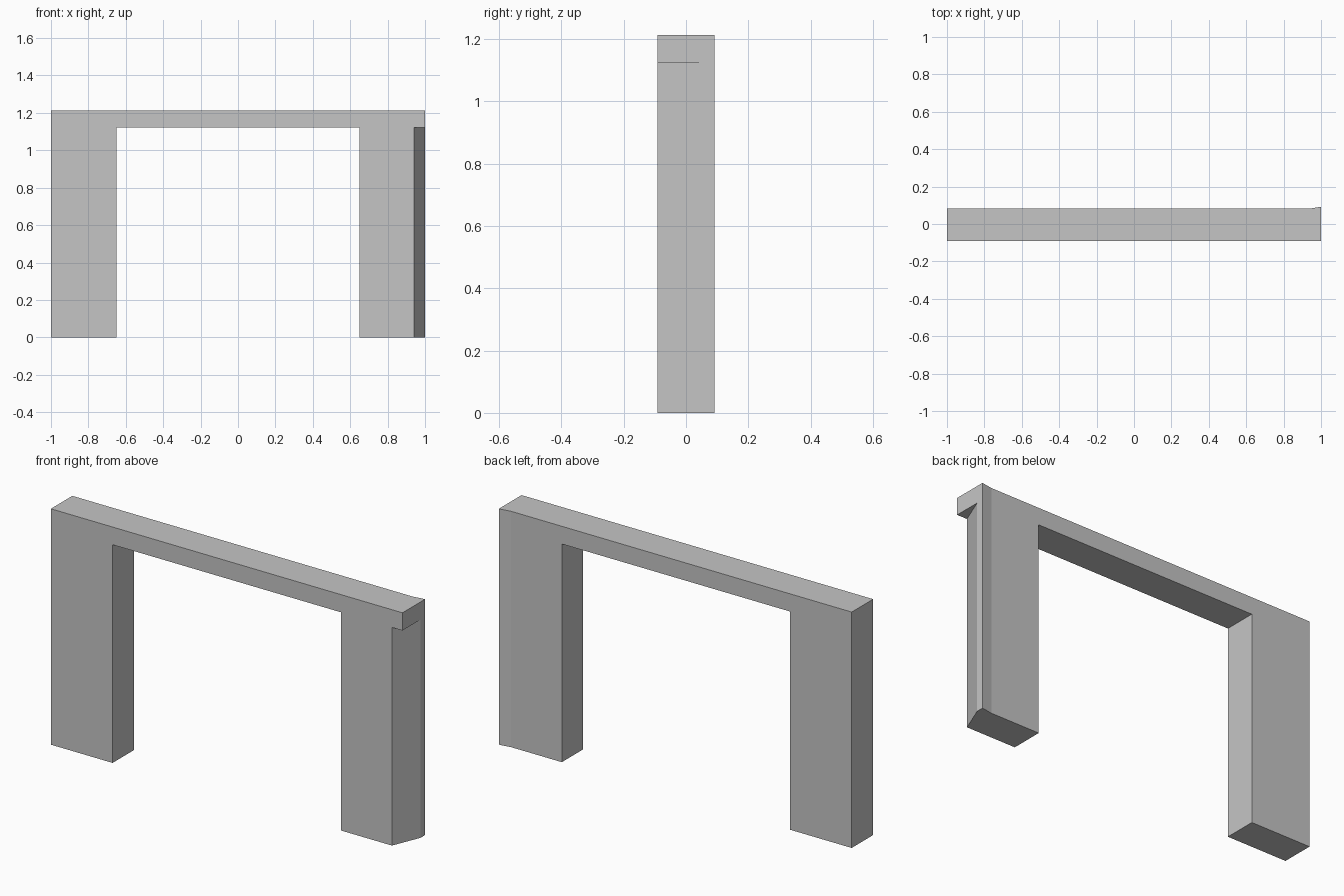
import bpy
import bmesh

cube = bpy.data.objects.get("Cube")
if cube:
    bpy.data.objects.remove(cube, do_unlink=True)

HEIGHT = 1.213       # top of the lintel
SOFFIT = 1.122       # underside of the lintel
FRONT, BACK = -0.092, 0.082
INNER = 0.649        # half width of the opening

grey = bpy.data.materials.new("plain_grey")
grey.use_nodes = True
colour = (0.56, 0.56, 0.56, 1)
grey.diffuse_color = colour
grey.node_tree.nodes["Principled BSDF"].inputs["Base Color"].default_value = colour


def prism(name, footprint, z0, z1):
    """Extrude a plan outline between two heights."""
    bm = bmesh.new()
    face = bm.faces.new([bm.verts.new((x, y, z0)) for x, y in footprint])
    top = bmesh.ops.extrude_face_region(bm, geom=[face])["geom"]
    verts = [v for v in top if isinstance(v, bmesh.types.BMVert)]
    bmesh.ops.translate(bm, verts=verts, vec=(0, 0, z1 - z0))
    bmesh.ops.recalc_face_normals(bm, faces=bm.faces)
    mesh = bpy.data.meshes.new(name)
    bm.to_mesh(mesh)
    bm.free()
    mesh.materials.append(grey)
    obj = bpy.data.objects.new(name, mesh)
    bpy.context.collection.objects.link(obj)
    return obj


def cut(target, cutter):
    """Subtract a helper solid, then discard it."""
    cutter.hide_render = True
    mod = target.modifiers.new(cutter.name, "BOOLEAN")
    mod.operation = "DIFFERENCE"
    mod.solver = "EXACT"
    mod.object = cutter
    bpy.context.view_layer.objects.active = target
    bpy.ops.object.modifier_apply(modifier=mod.name)
    bpy.data.objects.remove(cutter, do_unlink=True)


# Wall slab with a slight flare at its back left corner
frame = prism("door_frame", [(-1, FRONT), (1, FRONT), (1, -FRONT),
                             (0.938, BACK), (-1, BACK)], 0, HEIGHT)

# Wide doorway opening between the two legs
cut(frame, prism("opening_cutter", [(-INNER, -1), (INNER, -1),
                                    (INNER, 1), (-INNER, 1)], -1, SOFFIT))

# Slanted outer face of the left leg, leaving the lintel overhanging
cut(frame, prism("slant_cutter", [(0.91, -0.165), (1.1, -0.165),
                                  (1.1, 0.127), (1.03, 0.127)], -1, SOFFIT))
